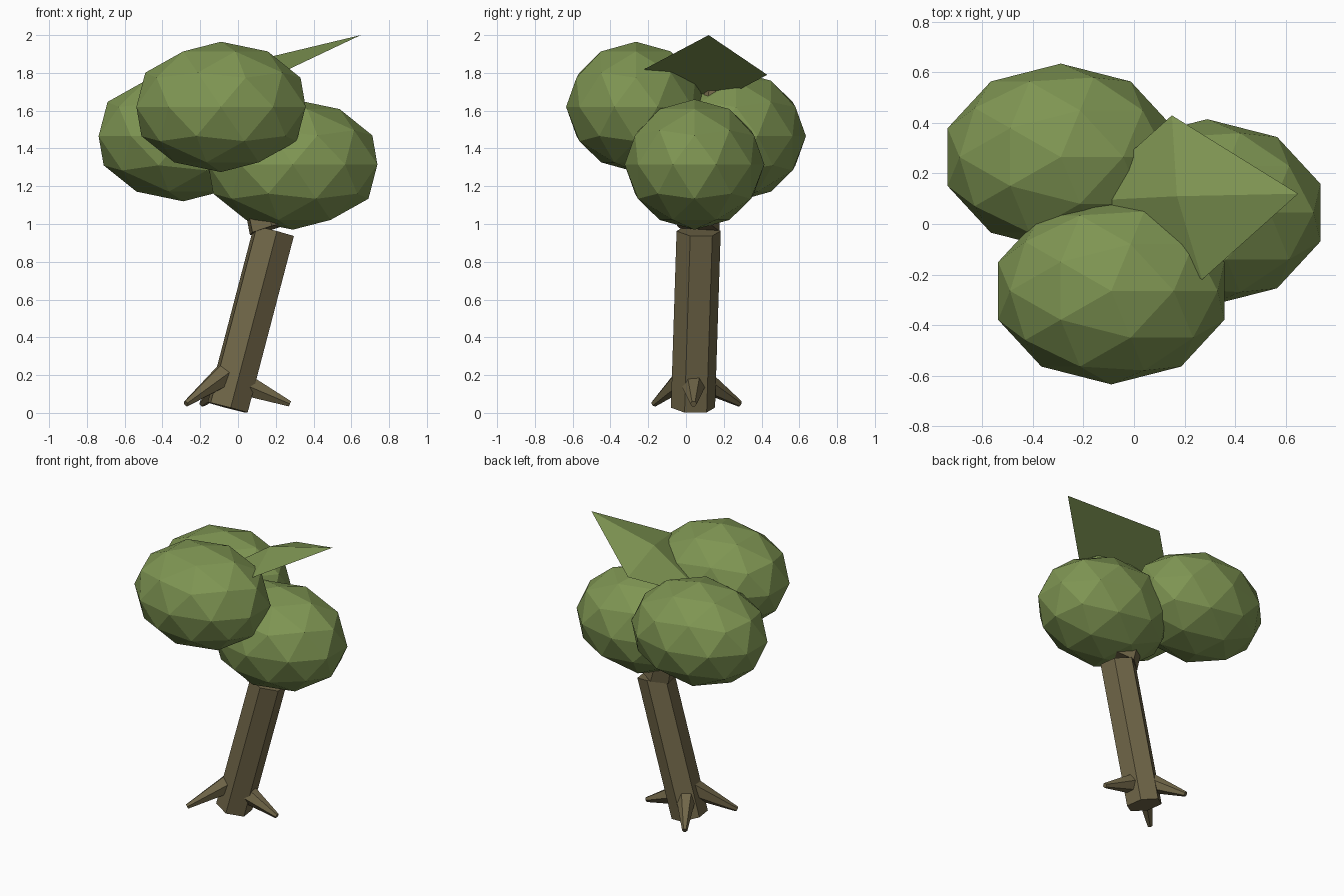
import bpy, bmesh, math
from mathutils import Vector, Matrix

if "Cube" in bpy.data.objects:
    bpy.data.objects.remove(bpy.data.objects["Cube"])


def material(name, rgb):
    m = bpy.data.materials.new(name)
    m.diffuse_color = (*rgb, 1)
    m.use_nodes = True
    m.node_tree.nodes["Principled BSDF"].inputs["Base Color"].default_value = m.diffuse_color
    return m


BARK = material("bark brown", (0.165, 0.135, 0.066))
LEAF = material("leaf green", (0.21, 0.30, 0.085))


def add_object(name, bm, mat):
    bmesh.ops.recalc_face_normals(bm, faces=bm.faces)
    mesh = bpy.data.meshes.new(name)
    bm.to_mesh(mesh)
    bm.free()
    mesh.materials.append(mat)
    obj = bpy.data.objects.new(name, mesh)
    bpy.context.collection.objects.link(obj)
    return obj


def limb(name, start, end, r1, r2, spin=0.0, sides=6):
    """Tapered faceted cylinder between two points."""
    a, b = Vector(start), Vector(end)
    axis = b - a
    turn = Vector((0, 0, 1)).rotation_difference(axis).to_matrix().to_4x4()
    mat = (Matrix.Translation((a + b) / 2) @ turn
           @ Matrix.Rotation(math.radians(spin), 4, 'Z'))
    bm = bmesh.new()
    bmesh.ops.create_cone(bm, cap_ends=True, segments=sides, radius1=r1,
                          radius2=r2, depth=axis.length, matrix=mat)
    return add_object(name, bm, BARK)


# Leaning trunk and the upper stem that bends back into the crown
limb("trunk", (-0.055, 0.037, 0.028), (0.19, 0.067, 0.963), 0.118, 0.118, 8)
limb("upper_stem", (0.165, 0.065, 0.975), (-0.045, 0.135, 1.70), 0.115, 0.036, 8)

# Three roots
limb("root_right", (0.0, 0.04, 0.165), (0.275, 0.04, 0.048), 0.075, 0.017)
limb("root_front", (-0.03, 0.04, 0.23), (-0.275, -0.17, 0.048), 0.075, 0.017)
limb("root_back", (-0.03, 0.04, 0.20), (-0.19, 0.285, 0.048), 0.075, 0.017)

# Foliage clumps: flattened low-poly spheres
clumps = {
    "foliage_back": (-0.29, 0.265, 1.465),
    "foliage_front": (-0.09, -0.265, 1.62),
    "foliage_right": (0.29, 0.045, 1.315),
}
for name, centre in clumps.items():
    bm = bmesh.new()
    bmesh.ops.create_icosphere(
        bm, subdivisions=2, radius=1,
        matrix=Matrix.Translation(centre) @ Matrix.Diagonal((0.471, 0.37, 0.345, 1)))
    add_object(name, bm, LEAF)

# Flat four-sided pyramid of leaves jutting out at the top
centre = Vector((0.21, 0.105, 1.805))
long_half = Vector((0.44, 0.015, 0.195))
wide_half = Vector((-0.06, 0.325, -0.015))
rise = Vector((-0.04, 0.005, 0.08))
frame = Matrix((long_half, wide_half, rise)).transposed().to_4x4()
bm = bmesh.new()
bmesh.ops.create_cone(bm, cap_ends=True, segments=4, radius1=1, radius2=0, depth=1,
                      matrix=Matrix.Translation(centre + rise / 2) @ frame)
bmesh.ops.remove_doubles(bm, verts=bm.verts, dist=0.0001)
add_object("leaf_spray", bm, LEAF)
